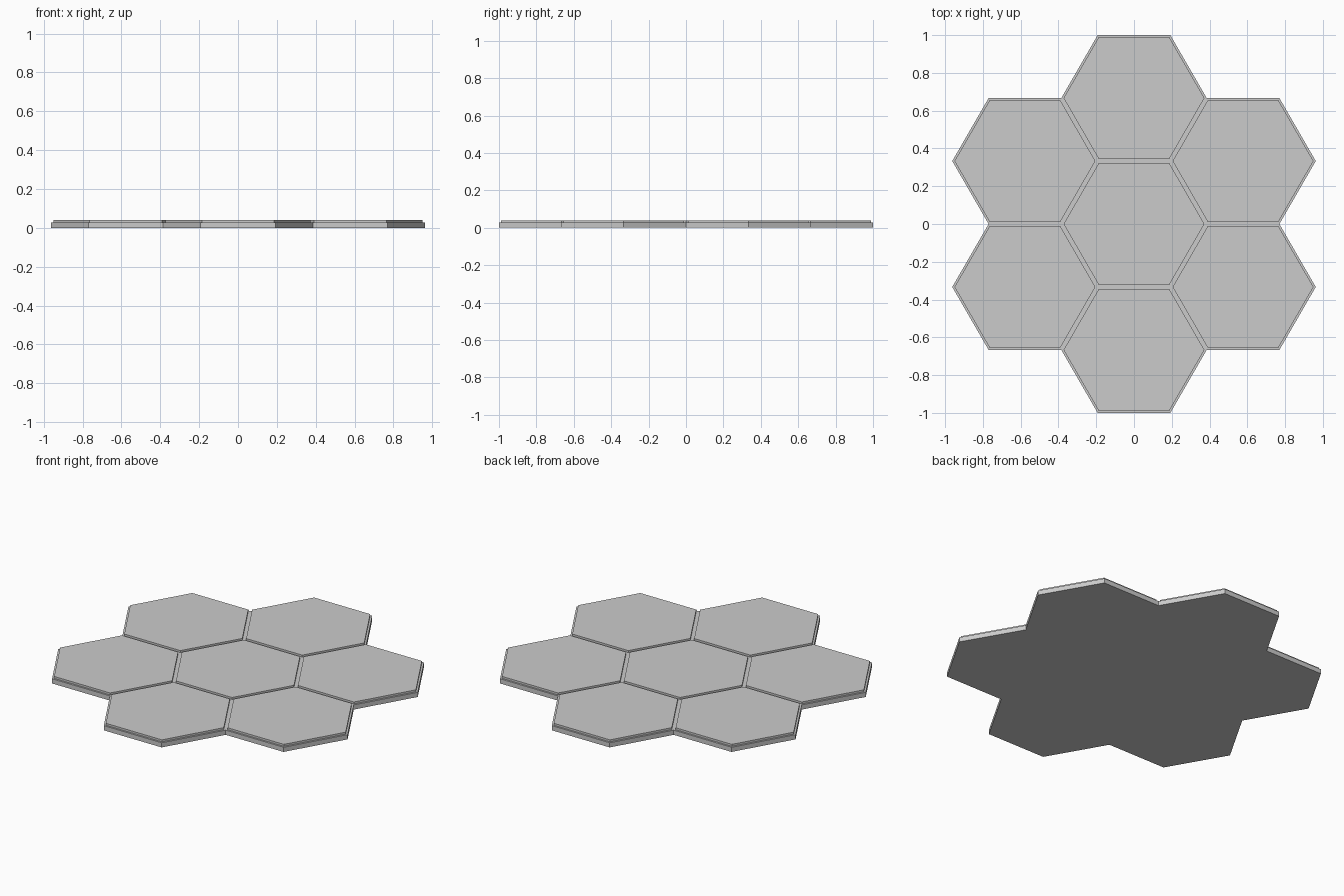
import bpy, bmesh, math

if "Cube" in bpy.data.objects:
    bpy.data.objects.remove(bpy.data.objects["Cube"])

APOTHEM = 1 / 3                        # half the spacing between hexagon centres
TILE_APOTHEM = 0.3227                  # raised tiles are slightly inset
BASE_TOP, TILE_TOP = 0.028, 0.04

# one centre cell and six around it
centres = [(0, 0)] + [
    (2 * APOTHEM * math.cos(math.radians(30 + 60 * i)),
     2 * APOTHEM * math.sin(math.radians(30 + 60 * i))) for i in range(6)]


def add_hexagon(bm, centre, apothem, z):
    r = apothem / math.cos(math.pi / 6)
    return bm.faces.new([bm.verts.new((centre[0] + r * math.cos(k * math.pi / 3),
                                       centre[1] + r * math.sin(k * math.pi / 3), z))
                         for k in range(6)])


def extrude_up(bm, height):
    ext = bmesh.ops.extrude_face_region(bm, geom=bm.faces[:], use_keep_orig=True)
    verts = [g for g in ext["geom"] if isinstance(g, bmesh.types.BMVert)]
    bmesh.ops.translate(bm, verts=verts, vec=(0, 0, height))
    bmesh.ops.recalc_face_normals(bm, faces=bm.faces[:])


def finish(bm, name):
    mesh = bpy.data.meshes.new(name)
    bm.to_mesh(mesh)
    bm.free()
    obj = bpy.data.objects.new(name, mesh)
    bpy.context.collection.objects.link(obj)
    return obj


# base plate: seven hexagons merged into a single outline
bm = bmesh.new()
for c in centres:
    add_hexagon(bm, c, APOTHEM, 0)
bmesh.ops.remove_doubles(bm, verts=bm.verts[:], dist=1e-4)
bmesh.ops.dissolve_faces(bm, faces=bm.faces[:], use_verts=False)
extrude_up(bm, BASE_TOP)
finish(bm, "base_plate")

# raised hexagonal tiles
for i, c in enumerate(centres):
    bm = bmesh.new()
    add_hexagon(bm, c, TILE_APOTHEM, BASE_TOP)
    extrude_up(bm, TILE_TOP - BASE_TOP)
    finish(bm, "centre_tile" if i == 0 else f"outer_tile_{i}")
